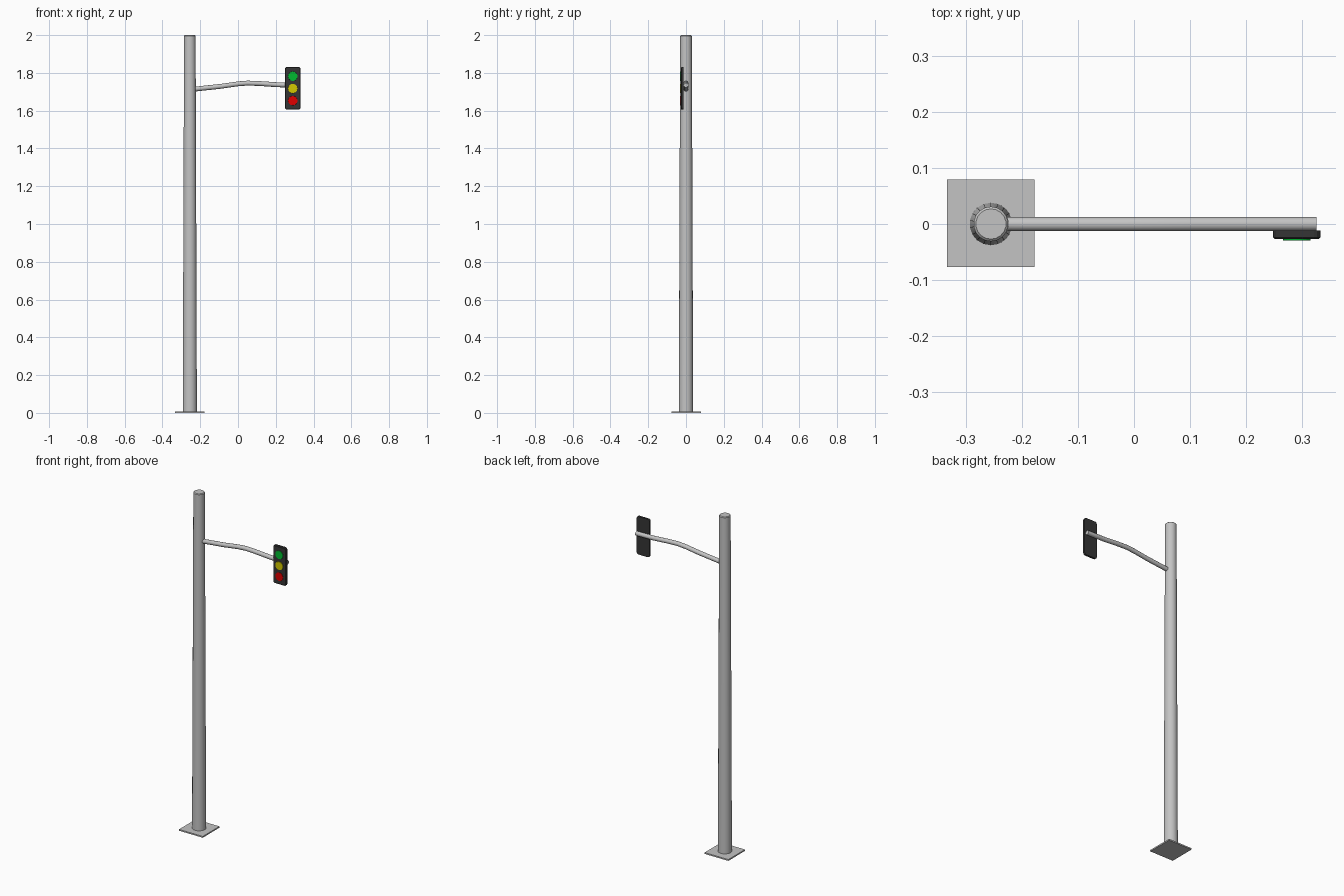
import bpy, bmesh, math
from mathutils import Matrix

if "Cube" in bpy.data.objects:
    bpy.data.objects.remove(bpy.data.objects["Cube"])


def material(name, rgb):
    m = bpy.data.materials.new(name)
    m.diffuse_color = (*rgb, 1)
    m.use_nodes = True
    m.node_tree.nodes["Principled BSDF"].inputs["Base Color"].default_value = m.diffuse_color
    return m


grey = material("pale_grey", (0.55, 0.55, 0.55))
black = material("housing_black", (0.035, 0.035, 0.035))
green = material("lamp_green", (0.0, 0.5, 0.03))
yellow = material("lamp_yellow", (0.65, 0.58, 0.0))
red = material("lamp_red", (0.75, 0.0, 0.0))


def make_object(name, bm, mat, smooth=False):
    mesh = bpy.data.meshes.new(name)
    bm.to_mesh(mesh)
    bm.free()
    obj = bpy.data.objects.new(name, mesh)
    bpy.context.collection.objects.link(obj)
    mesh.materials.append(mat)
    if smooth:
        bpy.ops.object.select_all(action='DESELECT')
        bpy.context.view_layer.objects.active = obj
        obj.select_set(True)
        bpy.ops.object.shade_smooth_by_angle(angle=math.radians(35))
    return obj


def box(x0, x1, y0, y1, z0, z1):
    bm = bmesh.new()
    bmesh.ops.create_cube(bm, size=1, matrix=Matrix.Translation(
        ((x0 + x1) / 2, (y0 + y1) / 2, (z0 + z1) / 2))
        @ Matrix.Diagonal((x1 - x0, y1 - y0, z1 - z0, 1)))
    return bm


def cone(r1, r2, depth, sides, matrix):
    bm = bmesh.new()
    bmesh.ops.create_cone(bm, cap_ends=True, segments=sides, radius1=r1,
                          radius2=r2, depth=depth, matrix=matrix)
    return bm


POLE_X = -0.255

# Square foot plate
make_object("base_plate", box(POLE_X - 0.078, POLE_X + 0.078, -0.077, 0.079, 0, 0.008), grey)

# Tapered pole with a small chamfer at the top
bm = cone(0.038, 0.031, 2.0, 18, Matrix.Translation((POLE_X, 0, 1.0)))
rim = [e for e in bm.edges if all(v.co.z > 1.9 for v in e.verts)]
bmesh.ops.bevel(bm, geom=rim, offset=0.004, segments=1, affect='EDGES')
make_object("pole", bm, grey, True)

# Bent arm: a ring swept along a short path
path = [(-0.24, 1.713), (-0.09, 1.729), (0.0, 1.742), (0.05, 1.746),
        (0.11, 1.744), (0.21, 1.737), (0.325, 1.735)]
SIDES, R = 12, 0.0128
bm = bmesh.new()
rings = [[bm.verts.new((x, R * math.cos(2 * math.pi * i / SIDES),
                        z + R * math.sin(2 * math.pi * i / SIDES)))
          for i in range(SIDES)] for x, z in path]
for a, b in zip(rings, rings[1:]):
    for i in range(SIDES):
        j = (i + 1) % SIDES
        bm.faces.new((a[i], a[j], b[j], b[i]))
bm.faces.new(rings[0])
bm.faces.new(rings[-1])
bmesh.ops.recalc_face_normals(bm, faces=bm.faces)
make_object("arm", bm, grey, True)

# Signal housing with rounded corners and a chamfered front
bm = box(0.248, 0.332, -0.027, -0.012, 1.606, 1.831)
corners = [e for e in bm.edges if abs(e.verts[0].co.y - e.verts[1].co.y) > 0.001]
bmesh.ops.bevel(bm, geom=corners, offset=0.011, segments=3, profile=0.5, affect='EDGES')
front = [e for e in bm.edges if all(v.co.y < -0.026 for v in e.verts)]
bmesh.ops.bevel(bm, geom=front, offset=0.003, segments=1, affect='EDGES')
make_object("signal_housing", bm, black)

# Three lamp discs
for name, z, mat in (("green_lamp", 1.782, green), ("yellow_lamp", 1.717, yellow),
                     ("red_lamp", 1.653, red)):
    place = Matrix.Translation((0.29, -0.0265, z)) @ Matrix.Rotation(math.pi / 2, 4, 'X')
    make_object(name, cone(0.0255, 0.0245, 0.006, 24, place), mat)
